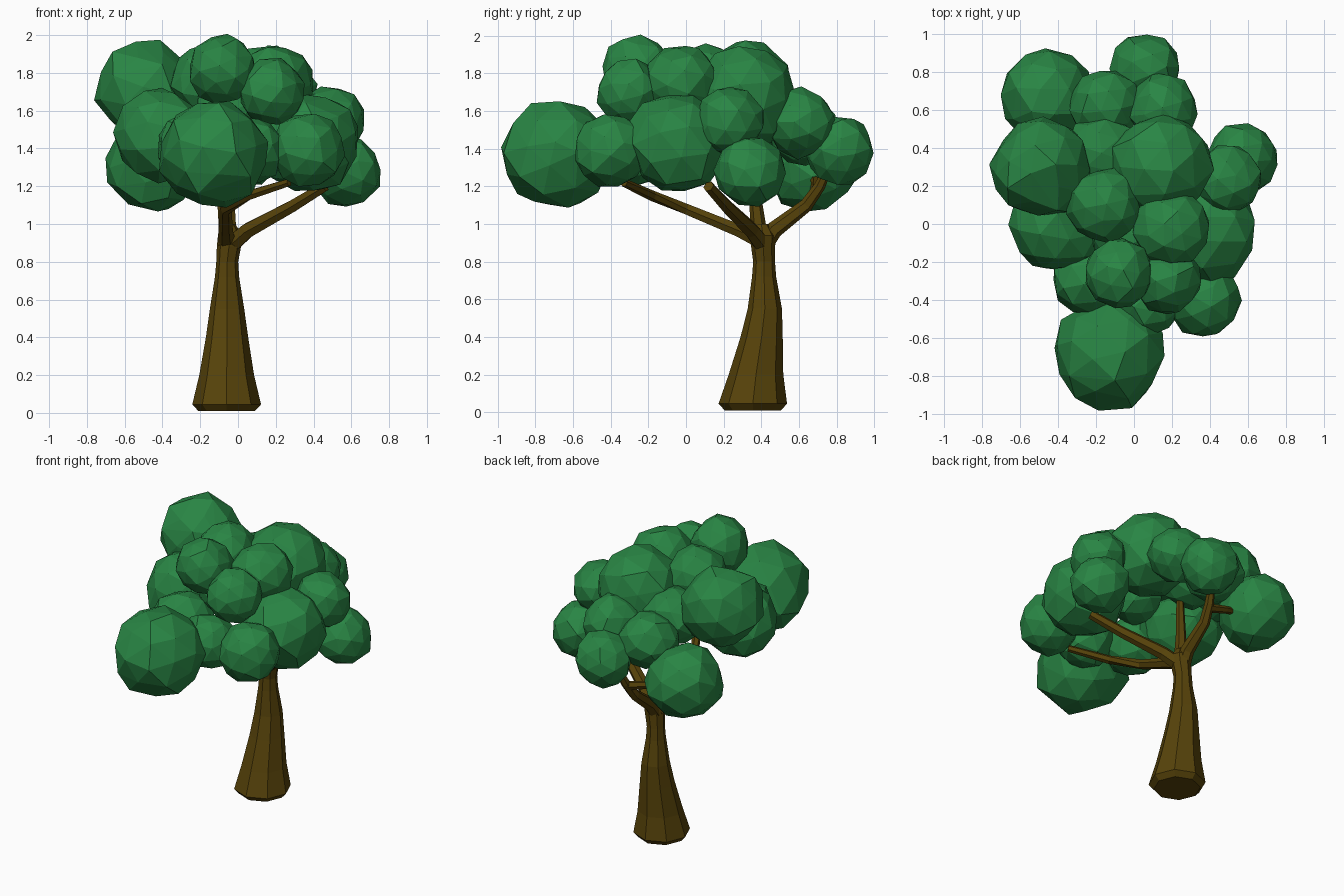
import bpy, bmesh, math, random
from mathutils import Vector, Euler

random.seed(11)


def material(name, rgb):
    m = bpy.data.materials.new(name)
    m.diffuse_color = (*rgb, 1)
    return m


LEAF = material("leaf green", (0.022, 0.235, 0.058))
BARK = material("bark brown", (0.095, 0.056, 0.003))


def finish(bm, name, mat):
    bmesh.ops.recalc_face_normals(bm, faces=bm.faces)
    me = bpy.data.meshes.new(name)
    bm.to_mesh(me)
    bm.free()
    me.materials.append(mat)
    ob = bpy.data.objects.new(name, me)
    bpy.context.collection.objects.link(ob)
    return ob


def limb(name, path, sides):
    """Faceted tube through (x, y, z, radius) points."""
    bm = bmesh.new()
    pts = [Vector(p[:3]) for p in path]
    rings = []
    for i, p in enumerate(pts):
        d = (pts[min(i + 1, len(pts) - 1)] - pts[max(i - 1, 0)]).normalized()
        if name == "trunk":
            d = Vector((0, 0, 1))
        side = Vector((0, 1, 0)) if abs(d.y) < 0.8 else Vector((1, 0, 0))
        u = (side - d * side.dot(d)).normalized()
        v = d.cross(u)
        rings.append([bm.verts.new(p + path[i][3] * (u * math.cos(a) + v * math.sin(a)))
                      for a in (2 * math.pi * k / sides for k in range(sides))])
    for a, b in zip(rings, rings[1:]):
        for k in range(sides):
            n = (k + 1) % sides
            bm.faces.new((a[k], a[n], b[n], b[k]))
    bm.faces.new(rings[0])
    bm.faces.new(rings[-1])
    return finish(bm, name, BARK)


# Trunk: flared foot, slight lean, widening again at the fork
limb("trunk", [(-0.06, 0.355, 0.01, 0.15), (-0.06, 0.355, 0.045, 0.182),
               (-0.06, 0.372, 0.2, 0.145), (-0.058, 0.402, 0.4, 0.112),
               (-0.058, 0.419, 0.55, 0.091), (-0.058, 0.415, 0.72, 0.064),
               (-0.057, 0.415, 0.8, 0.058), (-0.048, 0.41, 0.88, 0.064),
               (-0.04, 0.41, 0.94, 0.066), (-0.055, 0.40, 1.0, 0.04)], 8)

# Branches fanning out into the crown
limb("front_branch", [(-0.06, 0.42, 0.90, 0.05), (-0.065, 0.28, 0.965, 0.038),
                      (-0.065, 0.0, 1.08, 0.032), (0.05, -0.18, 1.15, 0.028),
                      (0.27, -0.33, 1.22, 0.022)], 6)
limb("right_branch", [(-0.06, 0.42, 0.87, 0.05), (0.05, 0.35, 0.965, 0.044),
                      (0.28, 0.22, 1.09, 0.036), (0.46, 0.12, 1.2, 0.03)], 6)
limb("centre_branch", [(-0.06, 0.39, 0.93, 0.045), (-0.08, 0.37, 1.12, 0.034),
                       (-0.13, 0.30, 1.5, 0.022)], 6)
limb("back_branch", [(-0.06, 0.40, 0.87, 0.05), (-0.05, 0.47, 0.97, 0.045),
                     (-0.05, 0.64, 1.1, 0.036), (-0.03, 0.71, 1.2, 0.03),
                     (0.0, 0.78, 1.35, 0.02)], 6)
limb("back_branch_fork", [(-0.04, 0.69, 1.18, 0.03), (-0.18, 0.69, 1.22, 0.025),
                          (-0.33, 0.67, 1.26, 0.02)], 6)

# Foliage clumps: x, y, z, radius
CLUMPS = [
    (-0.13, -0.68, 1.37, 0.292), (-0.49, 0.30, 1.71, 0.265),
    (-0.46, 0.67, 1.31, 0.250), (-0.15, 0.62, 1.50, 0.190),
    (0.15, 0.61, 1.54, 0.185), (0.06, 0.82, 1.39, 0.188),
    (0.57, 0.34, 1.28, 0.192), (0.14, 0.31, 1.67, 0.275),
    (0.49, 0.23, 1.55, 0.185), (0.38, -0.04, 1.43, 0.270),
    (0.37, -0.40, 1.39, 0.198), (0.20, -0.02, 1.75, 0.205),
    (0.18, -0.30, 1.70, 0.178), (-0.08, -0.26, 1.82, 0.185),
    (-0.16, 0.10, 1.76, 0.198), (-0.17, 0.37, 1.58, 0.195),
    (-0.41, -0.01, 1.47, 0.250), (-0.23, -0.28, 1.40, 0.205),
    (0.06, -0.41, 1.39, 0.185), (-0.05, -0.06, 1.60, 0.180),
]
for i, (x, y, z, r) in enumerate(CLUMPS):
    bm = bmesh.new()
    bmesh.ops.create_icosphere(bm, subdivisions=2, radius=r)
    turn = Euler([random.uniform(0, 6.28) for _ in range(3)]).to_matrix()
    for v in bm.verts:
        jitter = Vector([random.uniform(-1, 1) for _ in range(3)]) * r * 0.06
        v.co = turn @ (v.co + jitter)
        if i == 0 and v.co.y < 0:      # the front clump bulges forward
            v.co.y *= 1.06
    bmesh.ops.convex_hull(bm, input=bm.verts)
    loose = [v for v in bm.verts if not v.link_faces]
    bmesh.ops.delete(bm, geom=loose, context='VERTS')
    ob = finish(bm, f"foliage_{i + 1}", LEAF)
    ob.location = (x, y, z)
